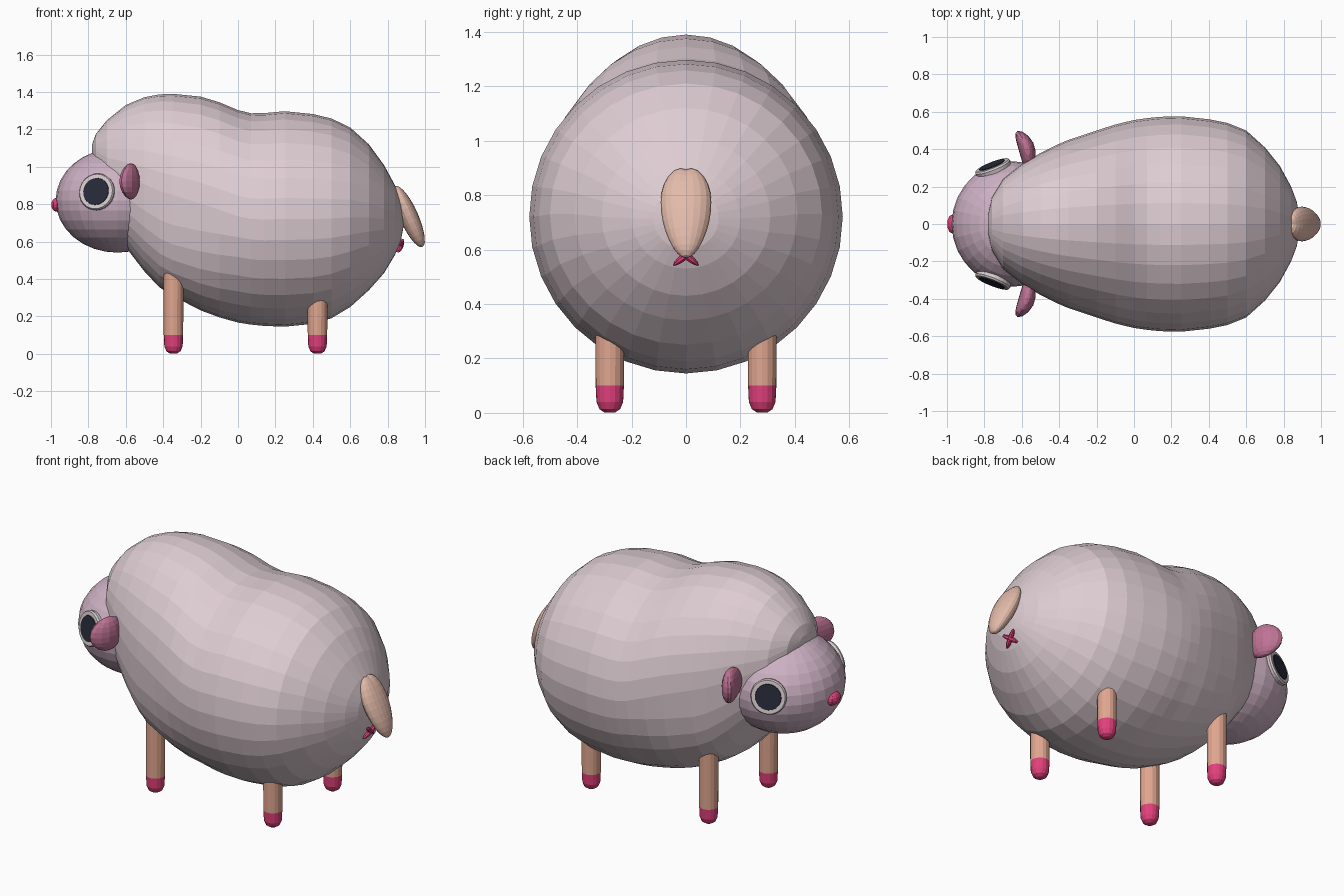
import bpy, bmesh
from math import cos, sin, pi, radians, copysign
from mathutils import Vector, Matrix

cube = bpy.data.objects.get("Cube")
if cube:
    bpy.data.objects.remove(cube, do_unlink=True)


def material(name, r, g, b):
    m = bpy.data.materials.new(name)
    m.use_nodes = True
    m.diffuse_color = (r, g, b, 1)
    bsdf = next(n for n in m.node_tree.nodes if n.type == 'BSDF_PRINCIPLED')
    bsdf.inputs["Base Color"].default_value = (r, g, b, 1)
    return m


WOOL = material("pale pink wool", .73, .61, .65)
FACE = material("mauve face", .61, .44, .55)
EAR = material("rose ear", .52, .17, .3)
SKIN = material("tan leg", .75, .385, .28)
TAIL = material("peach tail", .76, .49, .4)
PINK = material("deep pink", .76, .052, .2)
RIM = material("pale eye rim", .67, .59, .6)
DARK = material("dark pupil", .02, .022, .04)


def finish(bm, name, *mats):
    bmesh.ops.recalc_face_normals(bm, faces=bm.faces)
    mesh = bpy.data.meshes.new(name)
    bm.to_mesh(mesh)
    bm.free()
    for m in mats:
        mesh.materials.append(m)
    ob = bpy.data.objects.new(name, mesh)
    bpy.context.collection.objects.link(ob)
    return ob


def loft(bm, rings):
    """Skin closed rings of points and cap both ends."""
    loops = [[bm.verts.new(p) for p in ring] for ring in rings]
    n = len(loops[0])
    for a, b in zip(loops, loops[1:]):
        for i in range(n):
            j = (i + 1) % n
            bm.faces.new((a[i], a[j], b[j], b[i]))
    bm.faces.new(loops[0])
    bm.faces.new(loops[-1])


def ellipsoid(name, mat, center, radii, rot=Matrix(), segs=16, rows=10, shape=None):
    bm = bmesh.new()
    bmesh.ops.create_uvsphere(bm, u_segments=segs, v_segments=rows, radius=1)
    for v in bm.verts:
        if shape:
            shape(v.co)
        v.co = Vector(center) + rot @ Vector(a * b for a, b in zip(v.co, radii))
    return finish(bm, name, mat)


def disc(name, mat, center, normal, rings):
    """Round plate from (radius, height) pairs along the normal."""
    rot = Vector(normal).to_track_quat('Z', 'Y').to_matrix()
    bm = bmesh.new()
    loft(bm, [[Vector(center) + rot @ Vector((r * cos(pi * i / 12), r * sin(pi * i / 12), h))
               for i in range(24)] for r, h in rings])
    return finish(bm, name, mat)


# Woolly body: sections along x (x, top, bottom, half width)
sections = [
    (-.78, 1.12, 1.06, .05), (-.76, 1.175, .95, .14), (-.7, 1.25, .75, .24),
    (-.6, 1.33, .57, .32), (-.5, 1.372, .44, .38), (-.42, 1.387, .355, .42),
    (-.35, 1.39, .31, .45), (-.2, 1.375, .232, .5), (-.1, 1.345, .195, .532),
    (0, 1.303, .167, .556), (.07, 1.286, .156, .566), (.14, 1.287, .149, .573),
    (.25, 1.297, .145, .576), (.4, 1.282, .16, .56), (.5, 1.258, .19, .54),
    (.6, 1.21, .25, .5), (.7, 1.12, .34, .41), (.78, 1.01, .43, .31),
    (.84, .9, .53, .2), (.87, .83, .6, .12), (.885, .74, .68, .04)]
SIDES = 32


def body_ring(x, top, low, w):
    """Ellipse whose lower half is fuller toward the chest."""
    fullness = 2 + .7 * min(1, max(0, -x / .35))
    ring = []
    for i in range(SIDES):
        c, s = cos(2 * pi * i / SIDES), sin(2 * pi * i / SIDES)
        power = 2 / fullness if s < 0 else 1
        y = copysign(abs(c) ** power, c)
        z = copysign(abs(s) ** power, s)
        ring.append((x, w * y, (top + low) / 2 + (top - low) / 2 * z))
    return ring


body = bmesh.new()
loft(body, [body_ring(*section) for section in sections])
finish(body, "body", WOOL)

# Head and nose
ellipsoid("head", FACE, (-.645, 0, .82), (.33, .335, .279), segs=28, rows=16)
ellipsoid("nose", PINK, (-.967, 0, .797), (.033, .053, .038), segs=10, rows=8)


# Ears curl forward toward the tip
def curl(co):
    co.x -= .5 * co.y * co.y


# Legs with pink hooves
def leg(name, x, y, top):
    bm = bmesh.new()
    profile = [(.02, .002), (.038, .014), (.049, .04), (.052, .1), (.054, top)]
    loft(bm, [[(x + r * cos(pi * i / 8), y + r * sin(pi * i / 8), z)
               for i in range(16)] for r, z in profile])
    for f in bm.faces:
        f.material_index = int(f.calc_center_median().z < .1)
    finish(bm, name, SKIN, PINK)


for side, s in (("left", -1), ("right", 1)):
    ellipsoid(side + "_ear", EAR, (-.572, s * .4, .922), (.044, .108, .097),
              Matrix.Rotation(radians(s * 16), 3, 'Z'), 14, 10, curl)
    eye = Vector((-.757, s * .309, .867))
    normal = Vector((-.36, s * .92, .18)).normalized()
    disc(side + "_eye_rim", RIM, eye, normal,
         [(.095, -.04), (.1, -.004), (.094, .006), (.08, .006)])
    disc(side + "_pupil", DARK, eye, normal, [(.074, .003), (.072, .01)])
    leg(side + "_front_leg", -.345, s * .28, .6)
    leg(side + "_back_leg", .425, s * .28, .45)


# Flat tail, narrowing to the tip with a notched root
def taper(co):
    co.y *= .96 + .2 * co.z
    co.z -= .06 * max(0, co.z) * max(0, 1 - 3 * abs(co.y))


ellipsoid("tail", TAIL, (.912, 0, .737), (.05, .095, .182),
          Matrix.Rotation(radians(-24), 3, 'Y'), 20, 14, taper)

# Small crossed mark under the tail
for i, s in enumerate((-1, 1)):
    rot = Matrix.Rotation(radians(22), 3, 'Y') @ Matrix.Rotation(radians(s * 50), 3, 'X')
    ellipsoid("cross_bar_%d" % (i + 1), PINK, (.868, 0, .578), (.017, .014, .06), rot, 8, 6)
